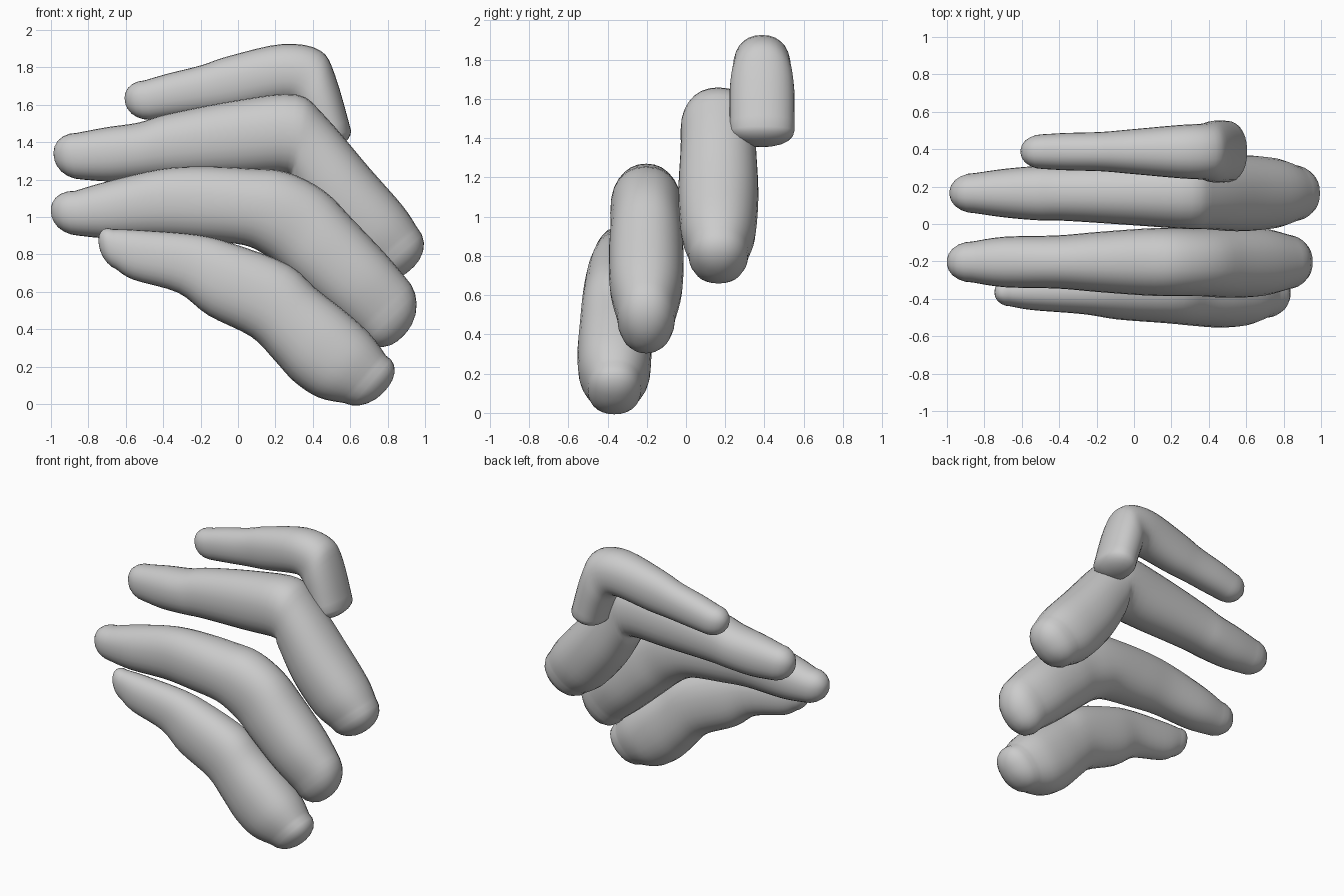
import bpy
import bmesh
from math import sin, cos, pi, copysign
from mathutils import Vector

SIDES, STEPS = 28, 4


def spline(p, i, t):
    """Catmull-Rom interpolation between stations i and i + 1."""
    a, b, c, d = (Vector(p[max(0, min(len(p) - 1, i + k))]) for k in (-1, 0, 1, 2))
    return 0.5 * (2 * b + (c - a) * t + (2 * a - 5 * b + 4 * c - d) * t * t
                  + (3 * b - a - 3 * c + d) * t ** 3)


def soft(v):
    """Slightly squared cross-section."""
    return copysign(abs(v) ** 0.9, v)


def finger(name, y, tip, stations, end):
    """Loft oval sections; station = upper x, z, lower x, z, half width."""
    smooth = []
    for i in range(len(stations) - 1):
        smooth += [spline(stations, i, k / STEPS) for k in range(STEPS)]
    smooth.append(Vector(stations[-1]))

    # each ring: centre (x, z), half vector (x, z), half width
    rings = [((s[0] + s[2]) / 2, (s[1] + s[3]) / 2,
              (s[0] - s[2]) / 2, (s[1] - s[3]) / 2, s[4]) for s in smooth]

    # rounded caps towards the tip and the knuckle end
    def cap(r, p):
        out = []
        for a in (0.3, 0.6, 0.9, 1.2, 1.42):
            f, s = sin(a), cos(a) ** 0.9
            out.append((r[0] + (p[0] - r[0]) * f, r[1] + (p[1] - r[1]) * f,
                        r[2] * s, r[3] * s, r[4] * s))
        return out
    rings = cap(rings[0], tip)[::-1] + rings + cap(rings[-1], end)

    bm = bmesh.new()
    loops = []
    for cx, cz, hx, hz, w in rings:
        loop = []
        for k in range(SIDES):
            a = 2 * pi * k / SIDES
            c, s = soft(cos(a)), soft(sin(a))
            loop.append(bm.verts.new((cx + hx * c, y + w * s, cz + hz * c)))
        loops.append(loop)
    for a, b in zip(loops, loops[1:]):
        for k in range(SIDES):
            n = (k + 1) % SIDES
            bm.faces.new((a[k], a[n], b[n], b[k]))
    for loop, p in ((loops[0], tip), (loops[-1], end)):
        v = bm.verts.new((p[0], y, p[1]))
        for k in range(SIDES):
            bm.faces.new((loop[k], loop[(k + 1) % SIDES], v))
    bmesh.ops.recalc_face_normals(bm, faces=bm.faces)
    for f in bm.faces:
        f.smooth = True
    mesh = bpy.data.meshes.new(name)
    bm.to_mesh(mesh)
    bm.free()
    ob = bpy.data.objects.new(name, mesh)
    bpy.context.collection.objects.link(ob)
    return ob


# little finger, sharply bent with a short blunt stub
finger("little_finger", 0.387, (-0.605, 1.62), [
    (-0.50, 1.73, -0.47, 1.52, 0.093),
    (-0.38, 1.765, -0.33, 1.535, 0.10),
    (-0.20, 1.81, -0.15, 1.555, 0.105),
    (-0.05, 1.86, 0.0, 1.57, 0.118),
    (0.24, 1.925, 0.24, 1.61, 0.142),
    (0.44, 1.89, 0.30, 1.59, 0.15),
    (0.52, 1.755, 0.335, 1.53, 0.165),
    (0.605, 1.46, 0.375, 1.41, 0.165)], (0.49, 1.36))

# ring finger, straight then angled down
finger("ring_finger", 0.165, (-0.985, 1.325), [
    (-0.86, 1.45, -0.83, 1.20, 0.108),
    (-0.70, 1.48, -0.68, 1.19, 0.13),
    (-0.53, 1.505, -0.50, 1.20, 0.145),
    (-0.38, 1.55, -0.35, 1.21, 0.148),
    (0.0, 1.625, 0.0, 1.22, 0.172),
    (0.31, 1.655, 0.26, 1.23, 0.192),
    (0.46, 1.545, 0.29, 1.16, 0.192),
    (0.70, 1.265, 0.40, 0.97, 0.204),
    (0.88, 1.06, 0.56, 0.78, 0.19),
    (0.96, 0.94, 0.68, 0.70, 0.155)], (0.92, 0.715))

# middle finger, gently curved
finger("middle_finger", -0.203, (-1.0, 1.025), [
    (-0.87, 1.14, -0.85, 0.90, 0.11),
    (-0.70, 1.19, -0.68, 0.885, 0.135),
    (-0.42, 1.255, -0.40, 0.89, 0.142),
    (-0.20, 1.27, -0.20, 0.875, 0.16),
    (0.06, 1.26, 0.03, 0.85, 0.178),
    (0.26, 1.24, 0.14, 0.80, 0.183),
    (0.46, 1.14, 0.22, 0.74, 0.182),
    (0.62, 0.98, 0.32, 0.65, 0.19),
    (0.80, 0.79, 0.50, 0.49, 0.185),
    (0.925, 0.64, 0.65, 0.37, 0.15)], (0.88, 0.36))

# index finger, lowest, sloping down to a thick base
finger("index_finger", -0.365, (-0.745, 0.86), [
    (-0.67, 0.935, -0.65, 0.72, 0.075),
    (-0.53, 0.93, -0.56, 0.665, 0.095),
    (-0.22, 0.905, -0.32, 0.595, 0.117),
    (-0.02, 0.855, -0.16, 0.475, 0.145),
    (0.27, 0.745, 0.07, 0.36, 0.165),
    (0.42, 0.615, 0.19, 0.24, 0.178),
    (0.58, 0.49, 0.30, 0.12, 0.188),
    (0.71, 0.37, 0.43, 0.035, 0.18),
    (0.79, 0.26, 0.57, 0.005, 0.14)], (0.79, 0.075))
